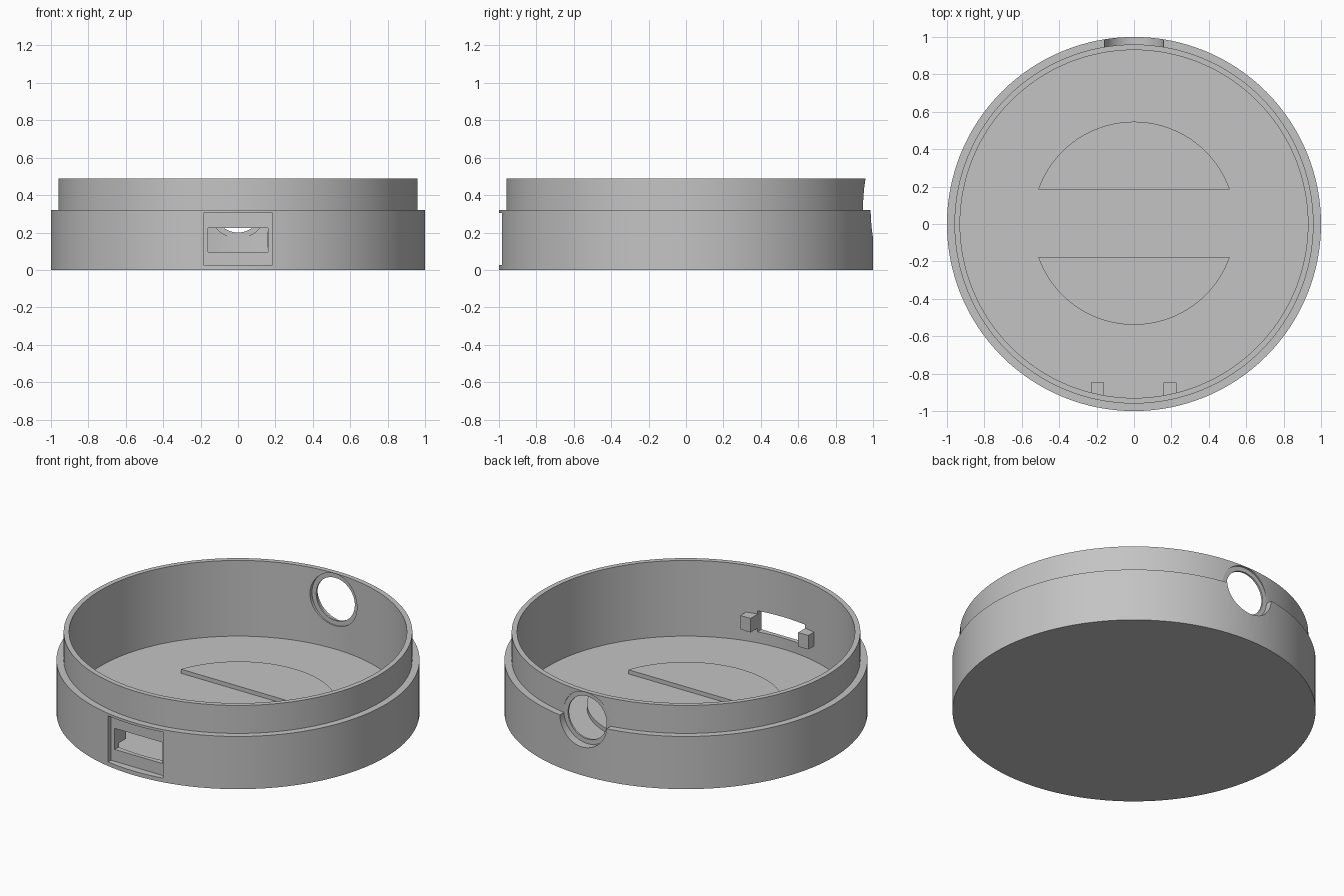
import bpy, bmesh, math
from mathutils import Matrix, Vector

cube = bpy.data.objects.get("Cube")
if cube:
    bpy.data.objects.remove(cube, do_unlink=True)

# Single plain grey
grey = bpy.data.materials.new("plain_grey")
grey.use_nodes = True
colour = (0.55, 0.55, 0.55, 1)
grey.diffuse_color = colour
grey.node_tree.nodes["Principled BSDF"].inputs["Base Color"].default_value = colour


def finish(name, bm):
    bmesh.ops.recalc_face_normals(bm, faces=bm.faces[:])
    mesh = bpy.data.meshes.new(name)
    bm.to_mesh(mesh)
    bm.free()
    mesh.materials.append(grey)
    obj = bpy.data.objects.new(name, mesh)
    bpy.context.collection.objects.link(obj)
    return obj


def activate(obj):
    bpy.ops.object.select_all(action="DESELECT")
    obj.select_set(True)
    bpy.context.view_layer.objects.active = obj


def lathe(name, profile, steps=128):
    bm = bmesh.new()
    verts = [bm.verts.new((r, 0, z)) for r, z in profile]
    edges = [bm.edges.new(pair) for pair in zip(verts, verts[1:])]
    bmesh.ops.spin(bm, geom=verts + edges, cent=(0, 0, 0), axis=(0, 0, 1),
                   angle=math.tau, steps=steps)
    bmesh.ops.remove_doubles(bm, verts=bm.verts[:], dist=1e-4)
    return finish(name, bm)


def box(name, low, high):
    low, high = Vector(low), Vector(high)
    bm = bmesh.new()
    bmesh.ops.create_cube(bm, size=1, matrix=Matrix.Translation((low + high) / 2)
                          @ Matrix.Diagonal((*(high - low), 1)))
    return finish(name, bm)


def rod_y(name, radius, y0, y1, z):
    bm = bmesh.new()
    bmesh.ops.create_cone(bm, cap_ends=True, segments=64, radius1=radius,
                          radius2=radius, depth=y1 - y0,
                          matrix=Matrix.Translation((0, (y0 + y1) / 2, z))
                          @ Matrix.Rotation(math.pi / 2, 4, "X"))
    return finish(name, bm)


def cut(target, cutter):
    activate(target)
    mod = target.modifiers.new("cut", "BOOLEAN")
    mod.operation = "DIFFERENCE"
    mod.solver = "EXACT"
    mod.object = cutter
    bpy.ops.object.modifier_apply(modifier=mod.name)
    bpy.data.objects.remove(cutter, do_unlink=True)


# Round tray with a stepped lip
tray = lathe("tray", [(0, 0), (1, 0), (1, 0.32), (0.96, 0.32), (0.96, 0.49),
                      (0.93, 0.49), (0.93, 0.03), (0, 0.03)])

# Front socket: shallow recess and a through window
cut(tray, box("recess_cutter", (-0.185, -1.1, 0.025), (0.185, -0.955, 0.305)))
cut(tray, box("window_cutter", (-0.16, -1.1, 0.097), (0.16, -0.8, 0.225)))

# Back port: through hole, countersunk outside and inside
PORT_Z = 0.33
cut(tray, rod_y("port_cutter", 0.13, 0.8, 1.1, PORT_Z))
cut(tray, rod_y("outer_port_cutter", 0.158, 0.947, 1.1, PORT_Z))
cut(tray, rod_y("inner_port_cutter", 0.158, 0.8, 0.936, PORT_Z))

activate(tray)
bpy.ops.object.shade_smooth_by_angle(angle=math.radians(30))

# Raised half-moon pads on the floor
RADIUS, CHORD = 0.543, 0.181
start = math.asin(CHORD / RADIUS)
for name, side in (("back_pad", 1), ("front_pad", -1)):
    bm = bmesh.new()
    verts = []
    for i in range(49):
        a = start + (math.pi - 2 * start) * i / 48
        verts.append(bm.verts.new((RADIUS * math.cos(a),
                                   side * RADIUS * math.sin(a) + 0.004, 0.02)))
    face = bm.faces.new(verts)
    top = bmesh.ops.extrude_face_region(bm, geom=[face])["geom"]
    bmesh.ops.translate(bm, vec=(0, 0, 0.035),
                        verts=[v for v in top if isinstance(v, bmesh.types.BMVert)])
    pad = finish(name, bm)
    activate(pad)
    bpy.ops.object.shade_smooth_by_angle(angle=math.radians(30))

# Small retaining blocks beside the window
for name, x in (("left_block", 0.193), ("right_block", -0.195)):
    box(name, (x - 0.034, -0.925, 0.12), (x + 0.034, -0.847, 0.205))
